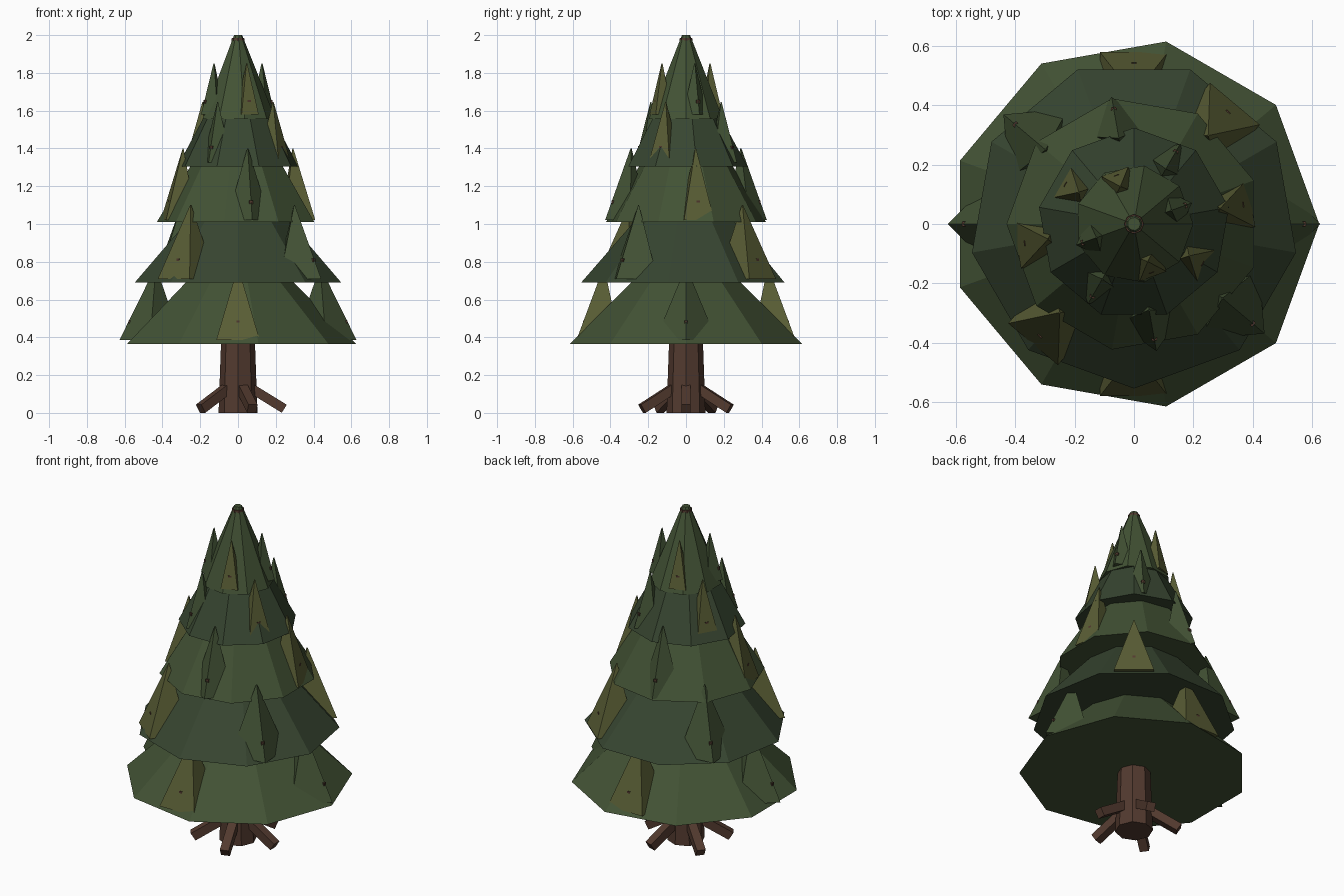
import bpy
from math import sin, cos, radians

if "Cube" in bpy.data.objects:
    bpy.data.objects.remove(bpy.data.objects["Cube"])


def material(name, rgb):
    m = bpy.data.materials.new(name)
    m.diffuse_color = (*rgb, 1)
    m.use_nodes = True
    m.node_tree.nodes["Principled BSDF"].inputs["Base Color"].default_value = m.diffuse_color
    return m


BARK = material("bark", (0.085, 0.042, 0.028))
LIGHT = material("light_green", (0.055, 0.085, 0.035))
DARK = material("dark_green", (0.038, 0.06, 0.03))
OLIVE = material("olive_green", (0.10, 0.11, 0.035))


def loft(name, n, start, rings, mat, turn=0):
    """Capped n-sided solid through rings (distance out, z, radius), turned about z."""
    verts, faces = [], []
    c, s = cos(radians(turn)), sin(radians(turn))
    for out, z, r in rings:
        for k in range(n):
            a = radians(start + 360 * k / n)
            x, y = out + r * cos(a), r * sin(a)
            verts.append((x * c - y * s, x * s + y * c, z))
    for j in range(len(rings) - 1):
        for k in range(n):
            a, b = j * n + k, j * n + (k + 1) % n
            faces.append((a, b, b + n, a + n))
    faces.append(tuple(reversed(range(n))))
    faces.append(tuple(range(len(verts) - n, len(verts))))
    mesh = bpy.data.meshes.new(name)
    mesh.from_pydata(verts, [], faces)
    mesh.materials.append(mat)
    ob = bpy.data.objects.new(name, mesh)
    bpy.context.collection.objects.link(ob)
    return ob


def beam(name, turn, p, q, half, mat):
    """Square beam between two (distance out, z) points, turned about z."""
    dx, dz = q[0] - p[0], q[1] - p[1]
    length = (dx * dx + dz * dz) ** 0.5
    nx, nz = -dz / length * half, dx / length * half
    c, s = cos(radians(turn)), sin(radians(turn))
    verts = []
    for x, z in (p, q):
        for u, v in ((-1, -1), (1, -1), (1, 1), (-1, 1)):
            px, py = x + nx * v, half * u
            verts.append((px * c - py * s, px * s + py * c, z + nz * v))
    faces = [(3, 2, 1, 0), (4, 5, 6, 7)]
    faces += [(k, (k + 1) % 4, (k + 1) % 4 + 4, k + 4) for k in range(4)]
    mesh = bpy.data.meshes.new(name)
    mesh.from_pydata(verts, [], [tuple(reversed(f)) for f in faces])
    mesh.materials.append(mat)
    bpy.context.collection.objects.link(bpy.data.objects.new(name, mesh))


# Trunk and five splayed roots
loft("trunk", 8, 0, [(0, 0, 0.103), (0, 1.985, 0.033)], BARK)
for i in range(5):
    beam(f"root_{i}", 72 * i, (0.06, 0.136), (0.245, 0.022), 0.025, BARK)

# Foliage tiers: base z, base radius, top z, top radius
tiers = [(0.365, 0.625, 0.93, 0.05), (0.69, 0.555, 1.27, 0.05),
         (1.01, 0.43, 1.64, 0.05), (1.305, 0.325, 1.83, 0.04),
         (1.555, 0.2, 2.0, 0.022)]
# Clumps per tier: base distance, base z, half-diagonal, tip distance, tip z
clumps = [(0.465, 0.385, 0.163, 0.435, 0.77), (0.42, 0.71, 0.155, 0.39, 1.10),
          (0.32, 1.02, 0.115, 0.295, 1.40), (0.222, 1.325, 0.09, 0.215, 1.645),
          (0.14, 1.58, 0.068, 0.135, 1.85)]

for t, ((z0, r0, z1, r1), (d, zb, r, dt, zt)) in enumerate(zip(tiers, clumps)):
    loft(f"foliage_tier_{t}", 9, -10 * t, [(0, z0, r0), (0, z1, r1)],
         DARK if t % 2 else LIGHT)
    for i in range(4):
        turn = 50 * t + 90 * i
        olive = (t + i) % 2 == 1
        # Four-sided needle clump: olive ones face outward flat, green ones edge-on
        loft(f"needle_clump_{t}_{i}", 4, 45 if olive else 0,
             [(d, zb, r), (dt, zt, 0.003)], OLIVE if olive else LIGHT, turn)
        # Branch whose tip just pokes through the clump
        h = 0.25 * (zt - zb)
        reach = d + (dt - d) * 0.25 + r * 0.75 * (0.72 if olive else 1.0)
        beam(f"branch_{t}_{i}", turn, (0.02, zb + h), (reach, zb + h), 0.009, BARK)
